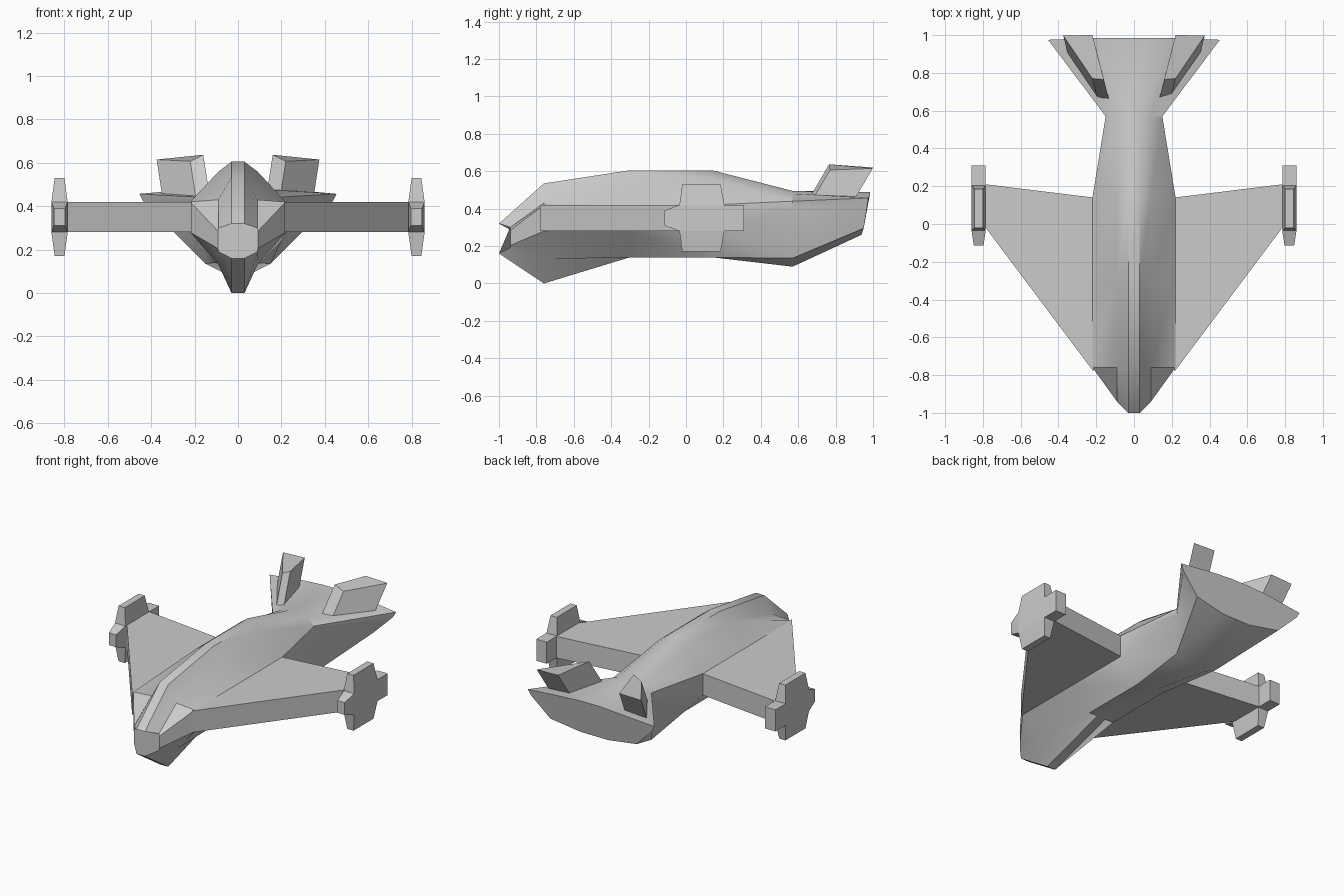
import bpy, bmesh
from mathutils import Vector

if "Cube" in bpy.data.objects:
    bpy.data.objects.remove(bpy.data.objects["Cube"])


def make_object(name, rings, mirror=True, smooth=False):
    """Skin a list of equal-length closed rings and cap both ends."""
    bm = bmesh.new()
    loops = [[bm.verts.new(p) for p in ring] for ring in rings]
    for a, b in zip(loops, loops[1:]):
        n = len(a)
        for i in range(n):
            j = (i + 1) % n
            bm.faces.new((a[i], a[j], b[j], b[i]))
    bm.faces.new(loops[0])
    bm.faces.new(loops[-1])
    bmesh.ops.recalc_face_normals(bm, faces=bm.faces)
    mesh = bpy.data.meshes.new(name)
    bm.to_mesh(mesh)
    bm.free()
    obj = bpy.data.objects.new(name, mesh)
    bpy.context.collection.objects.link(obj)
    if mirror:
        obj.modifiers.new("Mirror", "MIRROR").use_mirror_merge = False
    if smooth:
        bpy.context.view_layer.objects.active = obj
        obj.select_set(True)
        bpy.ops.object.shade_smooth_by_angle(angle=0.6)
        obj.select_set(False)
    return obj


def at(y, section):
    return [(x, y, z) for x, z in section]


# Fuselage: right half of each section, from the top ridge down to the keel
middle = [(.03, .605), (.09, .56), (.22, .42), (.22, .28), (.09, .14), (.03, .14)]
halves = [
    [(.03, -1, .32), (.09, -.94, .30), (.092, -.937, .285),
     (.092, -.937, .205), (.09, -.94, .19), (.03, -1, .16)],
    at(-.76, [(.03, .535), (.09, .43), (.22, .42), (.22, .28), (.09, .13), (.03, 0)]),
    at(-.30, middle),
    at(.14, middle),
    at(.57, [(.03, .495), (.09, .48), (.15, .44), (.15, .40), (.15, .135), (.06, .09)]),
    [(.08, .985, .488), (.2, .985, .48), (.455, .975, .457),
     (.435, .97, .42), (.31, .95, .295), (.10, .938, .26)],
]
rings = [h + [(-x, y, z) for x, y, z in reversed(h)] for h in halves]
make_object("fuselage", rings, mirror=False, smooth=True)

# Wings: thick swept plates
plan = [(.215, -.78), (.785, -.02), (.785, .21), (.215, .14)]
make_object("wings", [[(x, y, z) for x, y in plan] for z in (.28, .42)])


# Wing-tip pods: cross-shaped, with tapered ends
def rect_z(x0, x1, y0, y1, z):
    return [(x0, y0, z), (x1, y0, z), (x1, y1, z), (x0, y1, z)]


def rect_y(x0, x1, z0, z1, y):
    return [(x0, y, z0), (x1, y, z0), (x1, y, z1), (x0, y, z1)]


make_object("pod_uprights", [
    rect_z(.80, .845, -.02, .185, .17),
    rect_z(.785, .86, -.035, .205, .28),
    rect_z(.785, .86, -.035, .205, .42),
    rect_z(.80, .845, -.02, .185, .53)])
make_object("pod_noses", [
    rect_y(.797, .848, .31, .39, -.115),
    rect_y(.785, .86, .28, .42, -.035)])
make_object("pod_tails", [
    rect_y(.785, .86, .28, .42, .205),
    rect_y(.785, .86, .28, .42, .31)])

# Tail fins: slanted blocks leaning backwards
fin_top = [Vector(p) for p in ((.16, .765, .637), (.22, .77, .607),
                               (.375, .998, .615), (.22, 1.0, .62))]
lean = Vector((-.026, -.1, -.17))
make_object("tail_fins", [[p + lean for p in fin_top], fin_top])
